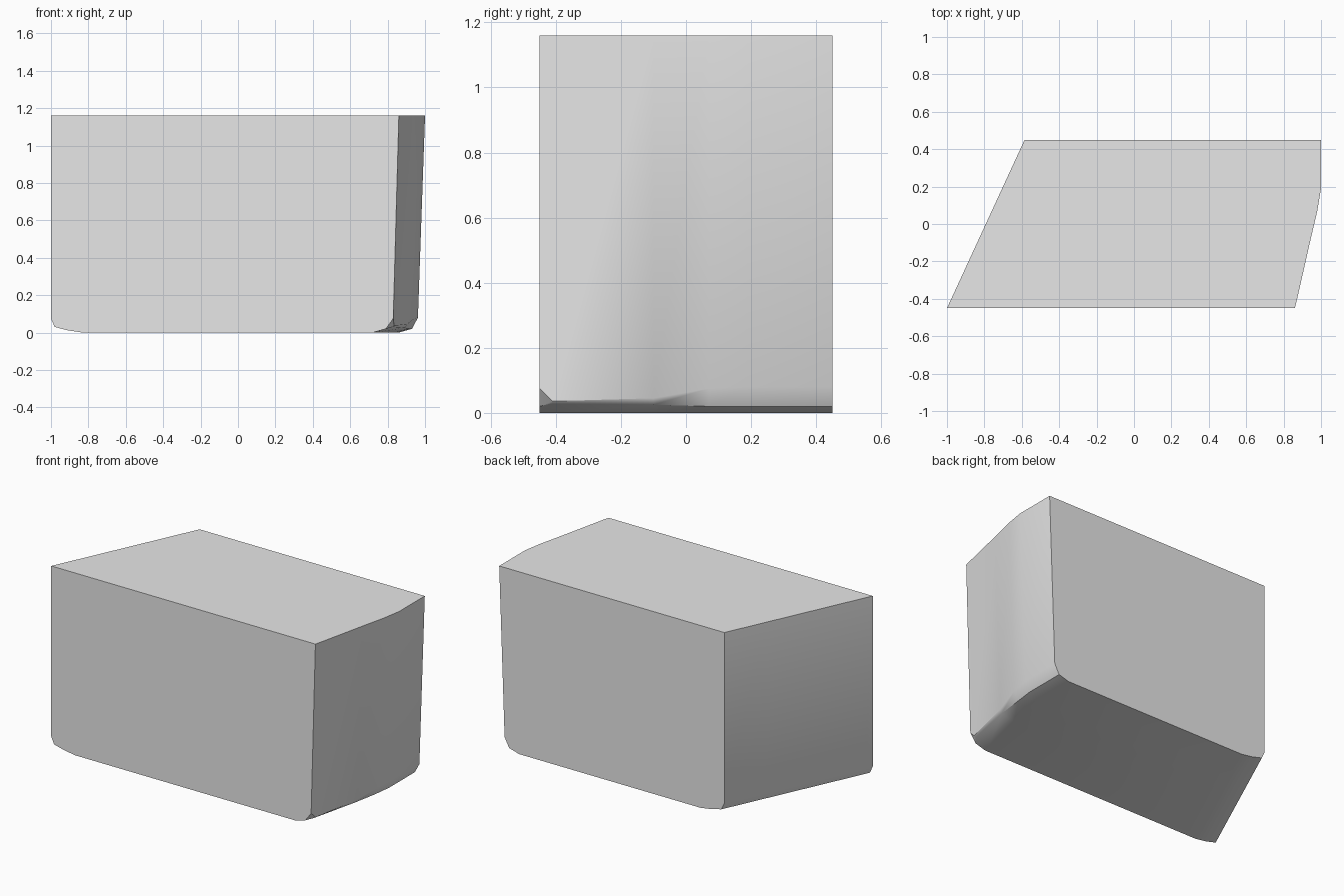
import bpy
import bmesh
import math

cube = bpy.data.objects.get("Cube")
if cube:
    bpy.data.objects.remove(cube, do_unlink=True)

# Single stone-grey material
grey = bpy.data.materials.new("light grey")
grey.use_nodes = True
colour = (0.8, 0.8, 0.8, 1.0)
grey.diffuse_color = colour
grey.node_tree.nodes["Principled BSDF"].inputs["Base Color"].default_value = colour

HEIGHT = 1.16
DEPTH = 0.45

# Left-hand edge profile: inset from the slanted wall, height
left_edge = [(0, HEIGHT), (0, 0.075), (0.02, 0.03), (0.09, 0.012), (0.17, 0)]

# Cross-sections along y: y, top x, then the bottom edge going up as (inset, z)
stations = [
    (-DEPTH, 0.86, [(0.14, 0), (0.07, 0.02), (0.03, 0.075)]),
    (-0.41, 0.87, [(0.14, 0), (0.045, 0.03), (0.035, 0.036)]),
    (-0.1, 0.94, [(0.14, 0), (0.05, 0.025), (0.036, 0.045)]),
    (0.07, 0.98, [(0.14, 0), (0.065, 0.02), (0.037, 0.075)]),
    (0.19, 1.0, [(0.14, 0), (0.07, 0.02), (0.038, 0.08)]),
    (DEPTH, 1.0, [(0.14, 0), (0.07, 0.02), (0.038, 0.08)]),
]

# Block body lofted from front to back
bm = bmesh.new()
rings = []
for y, top_x, right_edge in stations:
    wall_x = -1 + 0.461 * (y + DEPTH)
    outline = [(wall_x + inset, z) for inset, z in left_edge]
    outline += [(top_x - inset, z) for inset, z in right_edge]
    outline.append((top_x, HEIGHT))
    rings.append([bm.verts.new((x, y, z)) for x, z in outline])

for front, back in zip(rings, rings[1:]):
    for i in range(len(front)):
        j = (i + 1) % len(front)
        bm.faces.new((front[i], front[j], back[j], back[i]))
bm.faces.new(rings[0])
bm.faces.new(rings[-1])
bmesh.ops.recalc_face_normals(bm, faces=bm.faces)

mesh = bpy.data.meshes.new("block")
bm.to_mesh(mesh)
bm.free()
mesh.materials.append(grey)

block = bpy.data.objects.new("block", mesh)
bpy.context.collection.objects.link(block)

# Soft lower edges, crisp corners
bpy.ops.object.select_all(action="DESELECT")
block.select_set(True)
bpy.context.view_layer.objects.active = block
bpy.ops.object.shade_smooth_by_angle(angle=math.radians(35))
